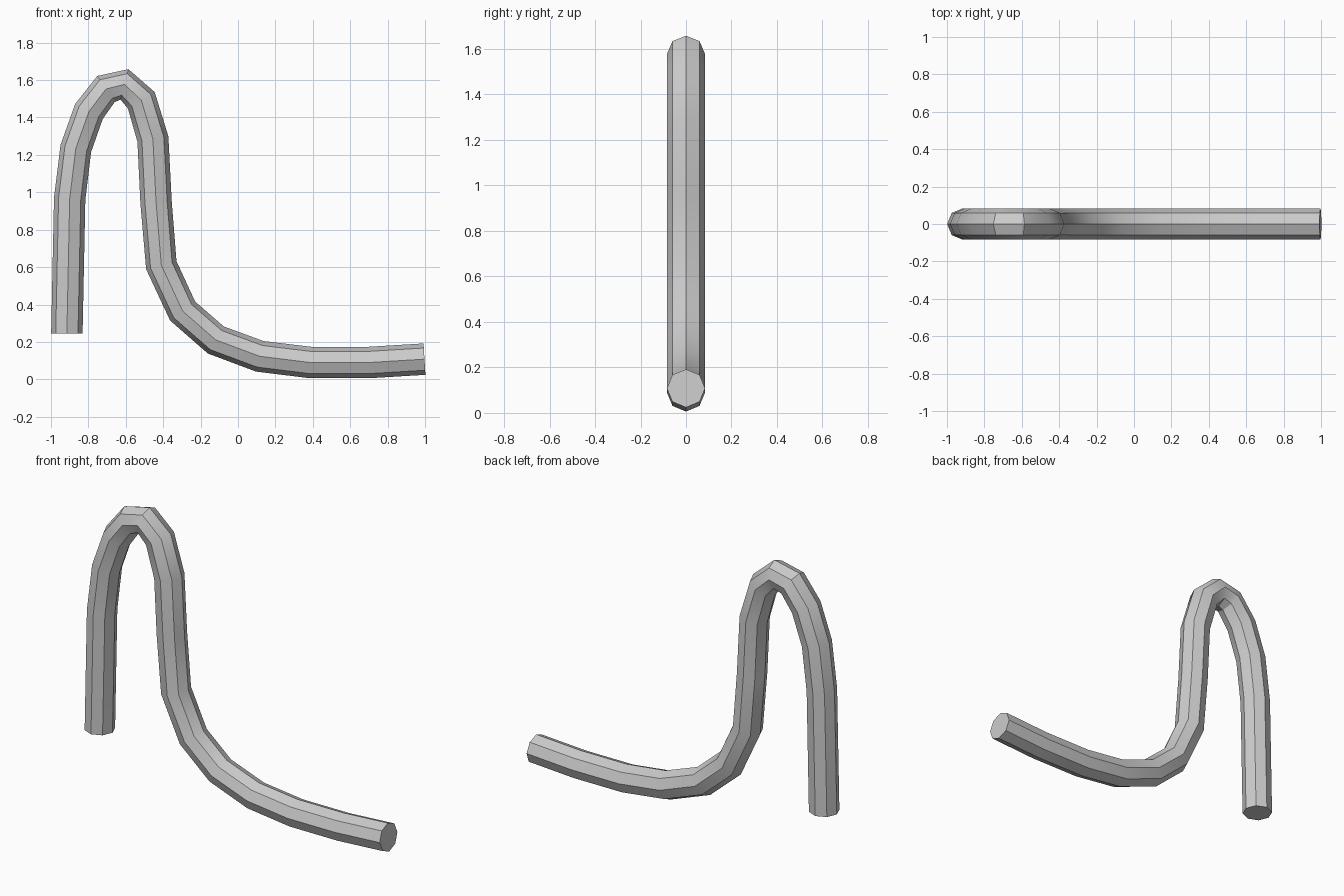
import bpy
import bmesh
import math
from mathutils import Vector

default = bpy.data.objects.get("Cube")
if default:
    bpy.data.objects.remove(default, do_unlink=True)

SIDES = 8
RADIUS = 0.084

# Centre line of the bent pipe in the x-z plane
path = [(-.915, .245), (-.9, .965), (-.867, 1.235), (-.797, 1.432), (-.706, 1.552),
        (-.607, 1.577), (-.517, 1.492), (-.455, 1.285), (-.438, .945), (-.41, .61),
        (-.296, .365), (-.118, .21), (.117, .123), (.387, .09), (.7, .09), (.997, .108)]
points = [Vector((x, 0, z)) for x, z in path]

# Octagonal rings, each set across the bisector of its bend
bm = bmesh.new()
across = Vector((0, 1, 0))
rings = []
last = len(points) - 1
for i, p in enumerate(points):
    tangent = Vector()
    if i > 0:
        tangent += (p - points[i - 1]).normalized()
    if i < last:
        tangent += (points[i + 1] - p).normalized()
    if i == 0:
        tangent = Vector((0, 0, 1))
    outward = tangent.normalized().cross(across)
    ring = []
    for k in range(SIDES):
        a = math.tau * k / SIDES
        ring.append(bm.verts.new(p + RADIUS * (math.cos(a) * outward + math.sin(a) * across)))
    rings.append(ring)

# Walls and end caps
for lower, upper in zip(rings, rings[1:]):
    for k in range(SIDES):
        n = (k + 1) % SIDES
        bm.faces.new((lower[k], lower[n], upper[n], upper[k]))
bm.faces.new(rings[0])
bm.faces.new(rings[-1])
bmesh.ops.recalc_face_normals(bm, faces=bm.faces)

mesh = bpy.data.meshes.new("bent_pipe")
bm.to_mesh(mesh)
bm.free()
pipe = bpy.data.objects.new("bent_pipe", mesh)
bpy.context.collection.objects.link(pipe)

# Plain grey finish
grey = bpy.data.materials.new("light_grey")
grey.use_nodes = True
colour = (0.6, 0.6, 0.6, 1)
grey.diffuse_color = colour
grey.node_tree.nodes["Principled BSDF"].inputs["Base Color"].default_value = colour
mesh.materials.append(grey)

# Smooth along the bends, crisp between the flats
bpy.context.view_layer.objects.active = pipe
pipe.select_set(True)
bpy.ops.object.shade_smooth_by_angle(angle=math.radians(30))
